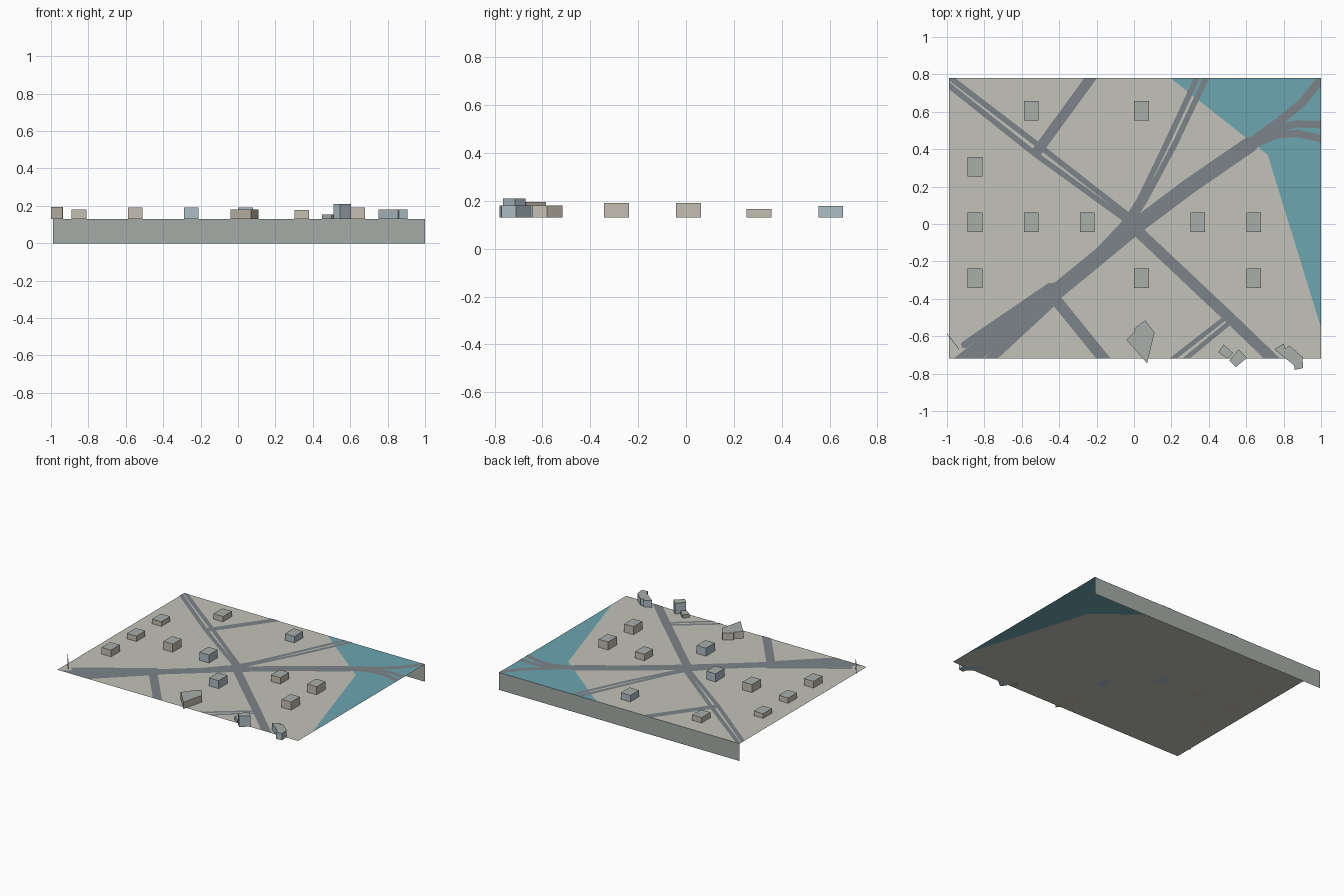
import bpy, bmesh, math
from mathutils import Vector

if "Cube" in bpy.data.objects:
    bpy.data.objects.remove(bpy.data.objects["Cube"])

Z = 0.13                                   # ground level
X0, X1, Y0, Y1 = -0.99, 1.0, -0.72, 0.78   # ground rectangle


def material(name, rgb):
    m = bpy.data.materials.new(name)
    m.diffuse_color = (*rgb, 1)
    m.use_nodes = True
    m.node_tree.nodes["Principled BSDF"].inputs["Base Color"].default_value = m.diffuse_color
    return m


LAND = material("land", (0.54, 0.54, 0.49))
WATER = material("water", (0.15, 0.38, 0.44))
ROAD = material("road", (0.20, 0.23, 0.25))
ROOF = material("roof", (0.40, 0.43, 0.41))
STONE = material("stone", (0.56, 0.52, 0.44))
BLUE = material("blue_wall", (0.42, 0.51, 0.56))
SIDE = material("side", (0.38, 0.41, 0.39))


def finish(name, bm, *mats):
    me = bpy.data.meshes.new(name)
    bm.to_mesh(me)
    bm.free()
    for m in mats:
        me.materials.append(m)
    ob = bpy.data.objects.new(name, me)
    bpy.context.collection.objects.link(ob)
    return ob


def sheet(name, points, mat):
    bm = bmesh.new()
    f = bm.faces.new([bm.verts.new(p) for p in points])
    bm.normal_update()
    if f.normal.z < 0:
        f.normal_flip()
    return finish(name, bm, mat)


def prism(name, outline, top, wall):
    """Building from a plan outline: coloured walls and a grey roof."""
    bm = bmesh.new()
    f = bm.faces.new([bm.verts.new((x, y, Z)) for x, y in outline])
    new = bmesh.ops.extrude_face_region(bm, geom=[f])["geom"]
    for v in new:
        if isinstance(v, bmesh.types.BMVert):
            v.co.z = top
    bmesh.ops.recalc_face_normals(bm, faces=bm.faces[:])
    for f in bm.faces:
        f.material_index = 1 if f.normal.z > 0.5 else 0
    return finish(name, bm, wall, ROOF)


def road(name, path, width, level):
    """Flat strip along a path with round ends, trimmed to the ground."""
    bm = bmesh.new()
    pts = [Vector(p) for p in path]
    z, r = Z + 0.001 + level * 0.0001, width / 2
    rows = []
    for i, p in enumerate(pts):
        d = (pts[min(i + 1, len(pts) - 1)] - pts[max(i - 1, 0)]).normalized()
        n = Vector((-d.y, d.x)) * r
        rows.append([bm.verts.new((*(p + n), z)), bm.verts.new((*(p - n), z))])
    for a, b in zip(rows, rows[1:]):
        bm.faces.new((a[0], a[1], b[1], b[0]))
    for row, d in ((rows[0], pts[0] - pts[1]), (rows[-1], pts[-1] - pts[-2])):
        c = (row[0].co + row[1].co) / 2
        side, out = row[0].co - c, Vector((*d.normalized(), 0)) * r
        arc = [bm.verts.new(c + side * math.cos(t) + out * math.sin(t))
               for t in (math.pi * k / 6 for k in range(1, 6))]
        bm.faces.new([row[0]] + arc + [row[1]])
    for co, no in (((X0, 0, 0), (-1, 0, 0)), ((X1, 0, 0), (1, 0, 0)),
                   ((0, Y0, 0), (0, -1, 0)), ((0, Y1, 0), (0, 1, 0))):
        bmesh.ops.bisect_plane(bm, geom=bm.verts[:] + bm.edges[:] + bm.faces[:],
                               plane_co=co, plane_no=no, clear_outer=True)
    bm.normal_update()
    for f in bm.faces:
        if f.normal.z < 0:
            f.normal_flip()
    return finish(name, bm, ROAD)


# land and water share the shoreline; one skirt wall along the back
shore = [(1.0, -0.555, Z), (0.715, 0.37, Z), (0.195, Y1, Z)]
sheet("land", [(X0, Y0, Z), (X1, Y0, Z)] + shore + [(X0, Y1, Z)], LAND)
sheet("water", shore + [(X1, Y1, Z)], WATER)
sheet("back_wall", [(X0, Y1, 0), (X0, Y1, Z), (X1, Y1, Z), (X1, Y1, 0)], SIDE)

# roads: (name, width, path)
roads = [
    ("main_road", 0.085, [(-0.45, -0.39), (0, -0.02), (0.3, 0.205), (0.62, 0.425)]),
    ("main_west_a", 0.05, [(-0.98, -0.76), (-0.43, -0.35)]),
    ("main_west_b", 0.05, [(-0.91, -0.77), (-0.43, -0.38)]),
    ("main_west_c", 0.05, [(-0.82, -0.77), (-0.42, -0.40)]),
    ("west_side_road", 0.04, [(-0.905, -0.645), (-0.45, -0.335)]),
    ("west_inner_road", 0.028, [(-0.47, -0.34), (-0.39, -0.315), (-0.2, -0.15), (-0.03, 0.03)]),
    ("bridge_north", 0.045, [(0.55, 0.385), (0.78, 0.55), (0.9, 0.65), (1.02, 0.80)]),
    ("bridge_middle", 0.04, [(0.55, 0.385), (0.66, 0.455), (0.76, 0.51), (0.87, 0.535), (1.05, 0.53)]),
    ("bridge_south", 0.04, [(0.52, 0.36), (0.64, 0.425), (0.76, 0.475), (0.87, 0.485), (1.05, 0.445)]),
    ("north_road_a", 0.03, [(-0.04, 0.02), (0.03, 0.13), (0.16, 0.40), (0.35, 0.81)]),
    ("north_road_b", 0.03, [(-0.01, 0.02), (0.06, 0.13), (0.22, 0.43), (0.40, 0.81)]),
    ("northwest_road_a", 0.03, [(-1.02, 0.81), (-0.49, 0.405), (-0.01, 0.03)]),
    ("northwest_road_b", 0.03, [(-1.02, 0.765), (-0.53, 0.375), (-0.04, 0.02)]),
    ("northwest_branch", 0.055, [(-0.52, 0.385), (-0.21, 0.81)]),
    ("southeast_road", 0.06, [(0, -0.02), (0.51, -0.50), (0.77, -0.75)]),
    ("southeast_branch_a", 0.025, [(0.49, -0.50), (0.17, -0.75)]),
    ("southeast_branch_b", 0.025, [(0.52, -0.52), (0.24, -0.75)]),
    ("south_branch", 0.06, [(-0.43, -0.39), (-0.13, -0.76)]),
]
for i, (name, width, path) in enumerate(roads):
    road(name, path, width, i)

# plain block buildings: x, y, top height, wall colour
blocks = [(-0.85, 0.305, 0.165, STONE), (-0.85, 0.01, 0.17, STONE),
          (-0.85, -0.29, 0.18, STONE), (-0.55, 0.605, 0.17, STONE),
          (0.04, 0.605, 0.178, BLUE), (-0.55, 0.01, 0.19, STONE),
          (-0.25, 0.01, 0.19, BLUE), (0.34, 0.01, 0.178, STONE),
          (0.64, 0.01, 0.19, STONE), (0.04, -0.29, 0.19, BLUE),
          (0.64, -0.29, 0.19, STONE)]
for i, (x, y, top, wall) in enumerate(blocks):
    w, d = 0.039, 0.052
    prism(f"block_building_{i + 1}",
          [(x - w, y - d), (x + w, y - d), (x + w, y + d), (x - w, y + d)], top, wall)

# irregular buildings along the front edge
prism("wedge_building", [(-0.04, -0.62), (0.07, -0.745), (0.11, -0.58),
                         (0.06, -0.515), (0.0, -0.56), (0.005, -0.575)], 0.18, STONE)
prism("low_annex", [(0.45, -0.685), (0.50, -0.72), (0.53, -0.69), (0.48, -0.645)], 0.155, SIDE)
prism("tower", [(0.51, -0.73), (0.545, -0.765), (0.605, -0.715), (0.56, -0.67)], 0.21, BLUE)
prism("corner_building", [(0.75, -0.67), (0.855, -0.755), (0.86, -0.78), (0.905, -0.77),
                          (0.90, -0.71), (0.83, -0.65), (0.81, -0.665), (0.80, -0.64)],
      0.18, BLUE)

# thin slab at the west corner
prism("corner_slab", [(-1.0, -0.588), (-0.937, -0.67), (-0.935, -0.668), (-0.998, -0.586)],
      0.195, STONE)
